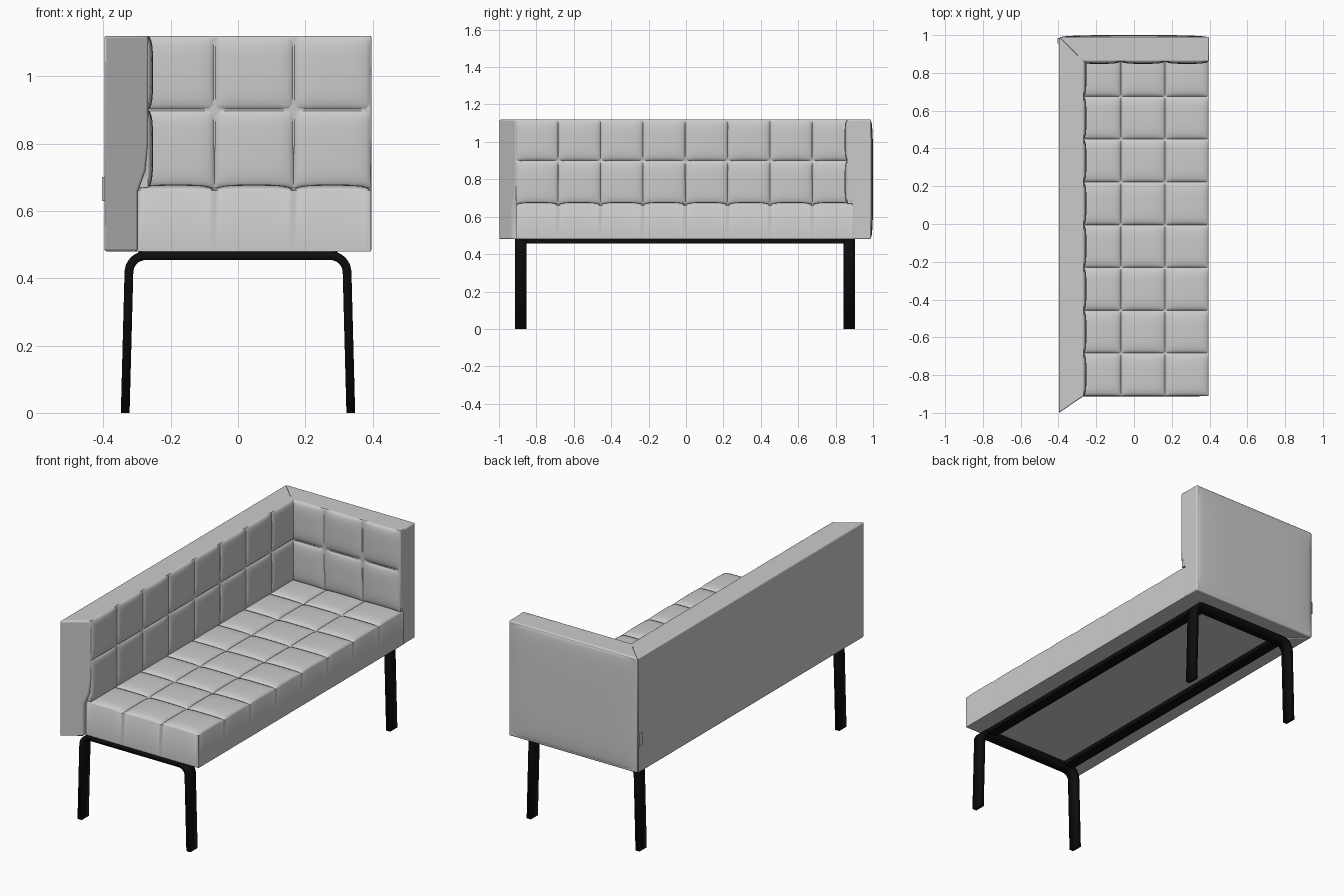
import bpy, bmesh, math
from mathutils import Vector

cube = bpy.data.objects.get("Cube")
if cube:
    bpy.data.objects.remove(cube)


def material(name, rgb, rough):
    m = bpy.data.materials.new(name)
    m.use_nodes = True
    m.diffuse_color = (*rgb, 1)
    bsdf = m.node_tree.nodes["Principled BSDF"]
    bsdf.inputs["Base Color"].default_value = (*rgb, 1)
    bsdf.inputs["Roughness"].default_value = rough
    return m


fabric = material("light grey fabric", (0.6, 0.6, 0.6), 0.8)
metal = material("black metal", (0.004, 0.004, 0.004), 0.5)


def finish(name, bm, mat, bevel=0, solid=0, angle=40):
    bmesh.ops.recalc_face_normals(bm, faces=bm.faces)
    mesh = bpy.data.meshes.new(name)
    bm.to_mesh(mesh)
    bm.free()
    mesh.materials.append(mat)
    ob = bpy.data.objects.new(name, mesh)
    bpy.context.collection.objects.link(ob)
    if solid:
        mod = ob.modifiers.new("thickness", 'SOLIDIFY')
        mod.thickness, mod.offset, mod.use_even_offset = solid, 0, True
    if bevel:
        mod = ob.modifiers.new("soft edges", 'BEVEL')
        mod.width, mod.segments = bevel, 3
    bpy.ops.object.select_all(action='DESELECT')
    ob.select_set(True)
    bpy.context.view_layer.objects.active = ob
    bpy.ops.object.shade_smooth_by_angle(angle=math.radians(angle))
    return ob


def samples(edges, n):
    """Positions across cells, denser near the seams, with a puff factor."""
    out = []
    for a, b in zip(edges, edges[1:]):
        for k in range(n):
            t = (1 - math.cos(math.pi * k / n)) / 2
            out.append((a + (b - a) * t, 1 - abs(2 * t - 1) ** 4))
    return out + [(edges[-1], 0)]


def tufted(name, us, vs, place, puff, depth, n=12):
    """Quilted pad: puffed cells on a seam plane, closed behind."""
    bm = bmesh.new()
    rows = [[bm.verts.new(place(u, v, puff * math.sqrt(fu * fv)))
             for v, fv in samples(vs, n)] for u, fu in samples(us, n)]
    for r, s in zip(rows, rows[1:]):
        for i in range(len(r) - 1):
            bm.faces.new((r[i], s[i], s[i + 1], r[i + 1]))
    rim = [e for e in bm.edges if e.is_boundary]
    ext = bmesh.ops.extrude_edge_only(bm, edges=rim)["geom"]
    back = Vector(place(0, 0, -depth)) - Vector(place(0, 0, 0))
    bmesh.ops.translate(bm, vec=back, verts=[g for g in ext if isinstance(g, bmesh.types.BMVert)])
    bmesh.ops.contextual_create(bm, geom=[g for g in ext if isinstance(g, bmesh.types.BMEdge)])
    return finish(name, bm, fabric)


def wall(name, profile, start, end, place):
    """Upholstered wall: profile swept between two end rules (mitres)."""
    bm = bmesh.new()
    a = [bm.verts.new(place(o, start(o), z)) for o, z in profile]
    b = [bm.verts.new(place(o, end(o), z)) for o, z in profile]
    for i in range(len(a)):
        j = (i + 1) % len(a)
        bm.faces.new((a[i], a[j], b[j], b[i]))
    bm.faces.new(a)
    bm.faces.new(b)
    return finish(name, bm, fabric, bevel=0.007)


def box(name, lo, hi, mat, bevel=0):
    bm = bmesh.new()
    bmesh.ops.create_cube(bm, size=1)
    for v in bm.verts:
        v.co = [(l + h) / 2 + c * (h - l) for l, h, c in zip(lo, hi, v.co)]
    return finish(name, bm, mat, bevel)


BASE, TOP = 0.48, 1.12
cells_x = [-0.30, -0.07, 0.165, 0.395]
cells_y = [-0.91 + 0.2265 * i for i in range(9)]
cells_z = [0.67, 0.90, TOP]

# Seat cushion
tufted("seat_cushion", cells_x, cells_y, lambda u, v, h: (u, v, 0.66 + h), 0.018, 0.66 - BASE)

# Backrest and arm shells, meeting in a mitre
section = [(0, BASE), (0.10, BASE), (0.10, 0.66), (0.122, 0.72), (0.13, 0.80), (0.13, TOP), (0, TOP)]
wall("backrest_shell", section, lambda o: -1 + 0.68 * o, lambda o: 0.99 - o,
     lambda o, s, z: (-0.397 + o, s, z))
wall("arm_shell", section, lambda o: -0.397 + o, lambda o: 0.397,
     lambda o, s, z: (s, 0.99 - o, z))

# Quilted inner pads
tufted("backrest_pad", cells_y, cells_z, lambda u, v, h: (-0.268 + h, u, v), 0.016, 0.03)
tufted("arm_pad", cells_x, cells_z, lambda u, v, h: (u, 0.864 - h, v), 0.016, 0.03)

# Slightly domed outer face of the arm, and the small side tab
tufted("arm_outer_panel", [-0.39, 0.39], [BASE + 0.007, TOP - 0.007],
       lambda u, v, h: (u, 0.988 + h, v), 0.012, 0.01, n=20)
box("side_tab", (-0.404, 0.955, 0.63), (-0.39, 0.985, 0.70), fabric)


# Bent flat-bar leg frames
def leg_frame(name, y0, y1):
    r, z, x = 0.05, 0.467, 0.324
    half = [(0.335, 0)]
    for k in range(9):
        a = math.pi / 2 * k / 8
        half.append((x - r + r * math.cos(a), z - r + r * math.sin(a)))
    path = half + [(-px, pz) for px, pz in reversed(half)]
    bm = bmesh.new()
    near, far = ([bm.verts.new((px, y, pz)) for px, pz in path] for y in (y0, y1))
    for i in range(len(path) - 1):
        bm.faces.new((near[i], near[i + 1], far[i + 1], far[i]))
    finish(name, bm, metal, solid=0.026)


leg_frame("front_leg_frame", -0.914, -0.852)
leg_frame("rear_leg_frame", 0.842, 0.904)

# Long rails under the seat
for side, sx in (("left", 1), ("right", -1)):
    box(side + "_rail", (sx * 0.265 - 0.03, -0.86, 0.458), (sx * 0.265 + 0.03, 0.85, BASE), metal)
